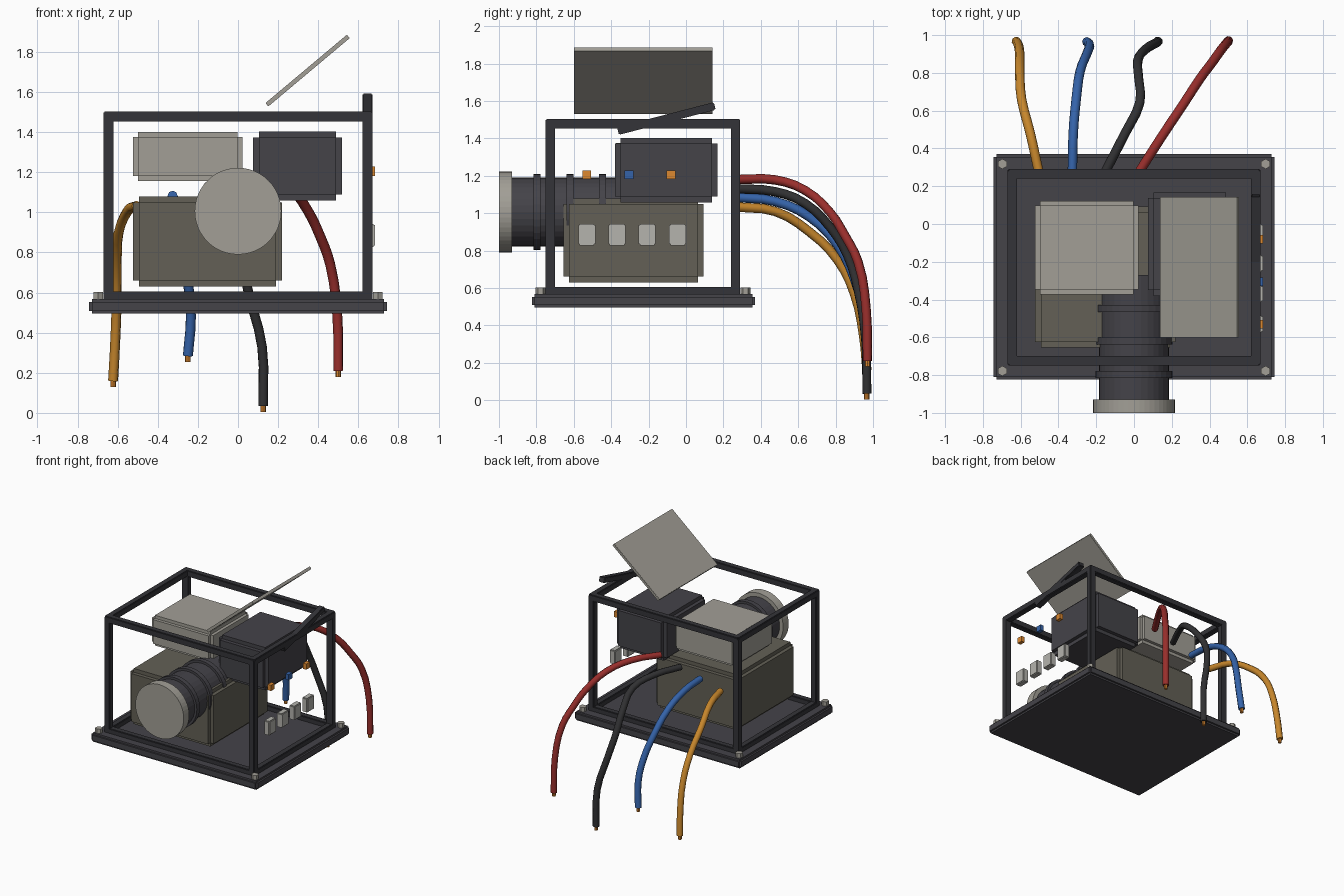
import bpy, bmesh, math
from mathutils import Matrix, Vector

if "Cube" in bpy.data.objects:
    bpy.data.objects.remove(bpy.data.objects["Cube"])


def mat(name, r, g, b):
    m = bpy.data.materials.new(name)
    m.diffuse_color = (r, g, b, 1)
    m.use_nodes = True
    m.node_tree.nodes["Principled BSDF"].inputs["Base Color"].default_value = m.diffuse_color
    return m


CHARCOAL = mat("charcoal", .058, .056, .066)
FRAME = mat("dark frame", .034, .034, .040)
LIGHT = mat("warm light grey", .36, .345, .305)
OLIVE = mat("olive grey", .125, .117, .092)
PALE = mat("pale grey", .46, .455, .42)
RED = mat("red", .32, .028, .025)
BLUE = mat("blue", .035, .125, .40)
AMBER = mat("amber", .57, .24, .025)
COPPER = mat("copper orange", .72, .25, .03)
BLACK = mat("soft black", .030, .030, .032)


def finish(name, bm, material):
    me = bpy.data.meshes.new(name)
    bm.to_mesh(me)
    bm.free()
    me.materials.append(material)
    ob = bpy.data.objects.new(name, me)
    bpy.context.collection.objects.link(ob)
    return ob


def block(name, lo, hi, material, step=0.0, rot=None):
    """Box between two corners; step > 0 gives the notched (stepped) edges."""
    lo, hi = Vector(lo), Vector(hi)
    c, size = (lo + hi) / 2, hi - lo
    bm = bmesh.new()
    for axis in range(3 if step else 1):
        s = [size[i] - (2 * step if step and i != axis else 0) for i in range(3)]
        bmesh.ops.create_cube(bm, size=1, matrix=Matrix.Diagonal((*s, 1)))
    ob = finish(name, bm, material)
    ob.location = c
    if rot:
        ob.rotation_euler = rot
    return ob


def cylinder(name, start, end, radius, material, sides):
    start, end = Vector(start), Vector(end)
    d = end - start
    m = Matrix.Translation((start + end) / 2) @ d.to_track_quat('Z', 'Y').to_matrix().to_4x4()
    bm = bmesh.new()
    bmesh.ops.create_cone(bm, cap_ends=True, segments=sides, radius1=radius,
                          radius2=radius, depth=d.length, matrix=m)
    return finish(name, bm, material)


# Base plate and corner bolts
block("base_plate", (-.743, -.823, .495), (.743, .37, .567), CHARCOAL, .014)
CY = -.23
for sx in (-1, 1):
    for sy in (-1, 1):
        x, y = sx * .697, CY + sy * .548
        cylinder("corner_bolt", (x, y, .56), (x, y, .602), .027, LIGHT, 6)

# Open cage: posts, then bottom and top rails
h = .025
for sx in (-1, 1):
    x = sx * .645
    for sy in (-1, 1):
        y = CY + sy * .495
        block("cage_post", (x - h, y - h, .56), (x + h, y + h, 1.495), FRAME, .005)
    for z in (.58, 1.478):
        block("cage_side_rail", (x - h, CY - .515, z - h), (x + h, CY + .515, z + h), FRAME, .005)
for sy in (-1, 1):
    y = CY + sy * .495
    for z in (.58, 1.478):
        block("cage_cross_rail", (-.665, y - h, z - h), (.665, y + h, z + h), FRAME, .005)

# Inner housings
block("main_housing", (-.523, -.655, .63), (.22, .093, 1.078), OLIVE, .03)
block("pale_module", (-.523, -.373, 1.156), (.023, .123, 1.40), LIGHT, .025)
block("dark_module", (.074, -.38, 1.058), (.518, .168, 1.403), CHARCOAL, .03)

# Lens barrel with rings and front cap
LZ = 1.006
cylinder("lens_barrel", (0, -.94, LZ), (0, -.27, LZ), .185, CHARCOAL, 32)
for y in (-.797, -.62, -.447):
    cylinder("lens_ring", (0, y - .019, LZ), (0, y + .019, LZ), .204, CHARCOAL, 32)
cylinder("lens_cap", (0, -1, LZ), (0, -.93, LZ), .216, LIGHT, 48)

# Loose tilted panel and broken rail
block("tilted_panel", (.082, -.60, 1.696), (.612, .143, 1.718), LIGHT, .002,
      (0, math.radians(-40), 0))
block("broken_rail", (.62, -.372, 1.485), (.67, .162, 1.527), FRAME, .005,
      (math.radians(14.5), 0, 0))

# Side connectors and indicator lights
for y in (-.53, -.369, -.208, -.045):
    block("side_connector", (.633, y - .045, .828), (.682, y + .045, .942), PALE, .006)
for y, m in ((-.53, COPPER), (-.305, BLUE), (-.08, COPPER)):
    block("indicator_light", (.652, y - .023, 1.182), (.682, y + .023, 1.228), m)


# Hanging cables with bare tips
def cable(name, pts, material):
    cu = bpy.data.curves.new(name, 'CURVE')
    cu.dimensions = '3D'
    cu.bevel_depth = .025
    cu.bevel_resolution = 2
    cu.resolution_u = 3
    cu.use_fill_caps = True
    sp = cu.splines.new('BEZIER')
    sp.bezier_points.add(len(pts) - 1)
    for p, co in zip(sp.bezier_points, pts):
        p.co = co
        p.handle_left_type = p.handle_right_type = 'AUTO'
    tmp = bpy.data.objects.new(name + "_path", cu)
    bpy.context.collection.objects.link(tmp)
    dg = bpy.context.evaluated_depsgraph_get()
    me = bpy.data.meshes.new_from_object(tmp.evaluated_get(dg))
    bpy.data.objects.remove(tmp)
    me.materials.clear()
    me.materials.append(material)
    ob = bpy.data.objects.new(name, me)
    bpy.context.collection.objects.link(ob)
    x, y, z = pts[-1]
    cylinder(name + "_tip", (x, y, z + .01), (x, y, z - .03), .014, COPPER, 8)


cable("red_cable", [(.03, .28, 1.18), (.155, .475, 1.178), (.265, .64, 1.12), (.35, .77, 1.005),
                    (.41, .85, .88), (.46, .92, .74), (.495, .963, .49), (.5, .97, .21)], RED)
cable("black_cable", [(-.15, .28, 1.13), (-.05, .475, 1.115), (.03, .64, 1.05), (.025, .77, .925),
                      (.02, .865, .77), (.055, .92, .59), (.12, .96, .33), (.125, .967, .035)], BLACK)
cable("blue_cable", [(-.326, .28, 1.083), (-.322, .475, 1.063), (-.306, .66, .98), (-.285, .81, .83),
                     (-.25, .90, .65), (-.235, .945, .48), (-.25, .965, .285)], BLUE)
cable("amber_cable", [(-.505, .28, 1.032), (-.548, .475, 1.01), (-.595, .66, .90), (-.605, .81, .75),
                      (-.605, .90, .57), (-.613, .95, .34), (-.623, .967, .16)], AMBER)
